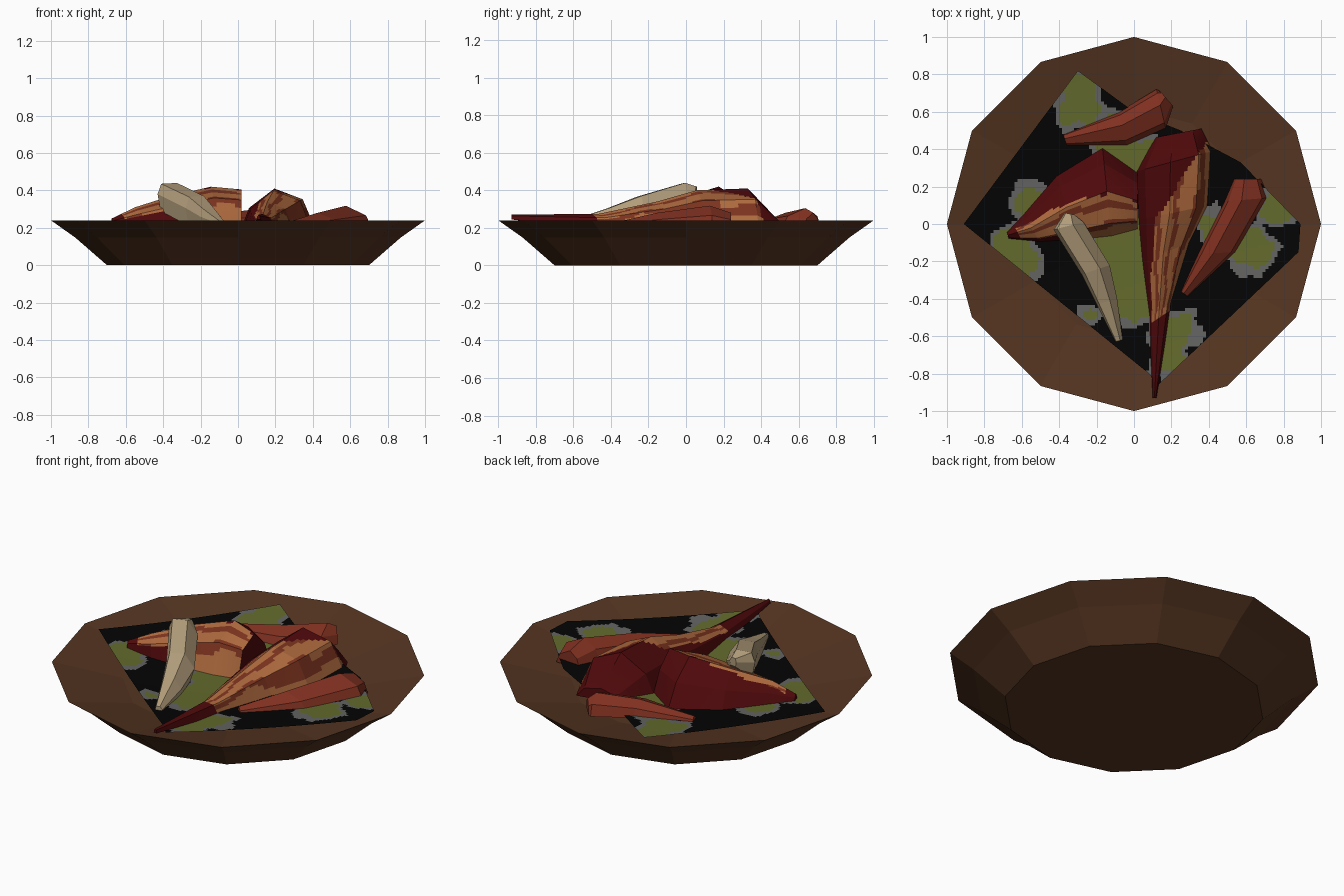
import bpy, bmesh, math
from mathutils import Vector, noise

if "Cube" in bpy.data.objects:
    bpy.data.objects.remove(bpy.data.objects["Cube"])


def mat(name, hex_):
    m = bpy.data.materials.new(name)
    ch = [int(hex_[i:i + 2], 16) / 255 for i in (0, 2, 4)]
    m.diffuse_color = [((c + 0.055) / 1.055) ** 2.4 if c > 0.04 else c / 12.92 for c in ch] + [1]
    m.use_nodes = True
    m.node_tree.nodes["Principled BSDF"].inputs["Base Color"].default_value = m.diffuse_color
    return m


BROWN = mat("bowl brown", "553521")
BLACK = mat("leaf black", "040404")
OLIVE = mat("leaf olive", "636a2c")
GREY = mat("leaf edge grey", "636462")
RED = mat("dark red", "4f090b")
TAN = mat("roast tan", "ae6a3e")
BRICK = mat("brick brown", "7c331e")
TERRA = mat("terracotta", "803020")
BONE = mat("bone cream", "b5a07d")


def finish(bm, name, mats, normals=True):
    if normals:
        bmesh.ops.recalc_face_normals(bm, faces=bm.faces)
    me = bpy.data.meshes.new(name)
    bm.to_mesh(me)
    bm.free()
    for m in mats:
        me.materials.append(m)
    ob = bpy.data.objects.new(name, me)
    bpy.context.collection.objects.link(ob)
    return ob


def skin(bm, rings):
    """Join consecutive vertex rings with quads, cap both ends."""
    for a, b in zip(rings, rings[1:]):
        n = len(a)
        for i in range(n):
            j = (i + 1) % n
            bm.faces.new((a[i], a[j], b[j], b[i]))
    bm.faces.new(rings[0])
    bm.faces.new(rings[-1])


# bowl: twelve-sided, shallow inside
bm = bmesh.new()
rings = []
for r, z in [(0.70, 0), (0.87, 0.148), (1.0, 0.24), (0.62, 0.16)]:
    rings.append([bm.verts.new((r * math.cos(k * math.pi / 6), r * math.sin(k * math.pi / 6), z))
                  for k in range(12)])
skin(bm, rings)
finish(bm, "bowl", [BROWN])

# leaf bed: slightly dished sheet, blotched olive with grey borders on black
outline = [(-0.30, 0.82), (-0.91, 0.0), (0.08, -0.80), (0.13, -0.86), (0.88, -0.15),
           (0.89, 0.0), (0.57, 0.33), (0.25, 0.50), (0.0, 0.60)]
bm = bmesh.new()
bm.faces.new([bm.verts.new((x, y, 0)) for x, y in outline])
STEP = 0.016
for k in range(-57, 57):
    for d in ((1, 0, 0), (0, 1, 0)):
        bmesh.ops.bisect_plane(bm, geom=bm.verts[:] + bm.edges[:] + bm.faces[:],
                               plane_co=Vector(d) * k * STEP, plane_no=d)
blobs = [(-0.30, 0.70, 0.10), (-0.28, 0.60, 0.09), (-0.56, 0.12, 0.08), (-0.66, -0.13, 0.10),
         (-0.57, -0.20, 0.07), (-0.03, -0.10, 0.17), (-0.01, -0.36, 0.16), (0.21, -0.58, 0.11),
         (0.19, -0.74, 0.08), (0.63, -0.13, 0.11), (0.76, 0.08, 0.08), (-0.08, 0.45, 0.13),
         (0.06, 0.32, 0.14), (0.42, 0.0, 0.06), (-0.24, -0.49, 0.03)]
for f in bm.faces:
    c = f.calc_center_median()
    w = 0.05 * noise.noise(c * 12)
    d = min(math.hypot(c.x - x, c.y - y) - r for x, y, r in blobs) + w
    f.material_index = 1 if d < 0 else 2 if d < 0.032 else 0
    if f.normal.z < 0:
        f.normal_flip()
for v in bm.verts:
    v.co.z = 0.195 + 0.042 * (v.co.x ** 2 + v.co.y ** 2)
finish(bm, "leaf_bed", [BLACK, OLIVE, GREY], False)


def chunk(name, sections, profile, mats, rule=None, sub=1, across=0):
    """Loft; section = left x, y, right x, y, top z, bottom z."""
    pts = profile
    if across:  # resample the profile so colour bands can be cut finely
        pts = []
        for (t0, h0), (t1, h1) in zip(profile, profile[1:]):
            for k in range(across):
                u = k / across
                pts.append((t0 + (t1 - t0) * u, h0 + (h1 - h0) * u))
        pts.append(profile[-1])
    bm = bmesh.new()
    rings, n = [], len(sections) - 1
    for k in range(n * sub + 1):
        i = min(k // sub, n - 1)
        u = k / sub - i
        lx, ly, rx, ry, zt, zb = [a + (b - a) * u for a, b in zip(sections[i], sections[i + 1])]
        rings.append([bm.verts.new((lx + (rx - lx) * t, ly + (ry - ly) * t, zb + (zt - zb) * h))
                      for t, h in pts])
    skin(bm, rings)
    if rule:
        m = len(pts)
        bm.faces.ensure_lookup_table()
        for q in range(n * sub):
            for i in range(m):
                t = (pts[i][0] + pts[(i + 1) % m][0]) / 2
                f = bm.faces[q * m + i]
                f.material_index = rule((q + 0.5) / sub, t, f.calc_center_median())
    finish(bm, name, mats)


def stripes(v, c):
    """Tan with brick streaks along the grain."""
    return 2 if math.sin(v * 24 + 3 * noise.noise(c * 5)) > 0.55 else 1


def left_rule(s, t, c):
    edge = min(0.25 + 0.1 * s, 0.54) + 0.06 * noise.noise(c * 9)
    if t < edge or (s < 2.2 and t > 0.86) or s < 0.4:
        return 0
    return stripes(t, c)


def right_rule(s, t, c):
    edge = 1.28 - 0.5 * s if s < 2 else 0.28 - 0.08 * (s - 2)
    if t < edge + 0.08 * noise.noise(c * 9) or s > 4.1 or s < 0.5:
        return 0
    return stripes(t, c)


# two striped meat pieces
chunk("left_meat", [(-0.68, -0.04, -0.67, -0.08, 0.25, 0.20), (-0.60, 0.06, -0.50, -0.10, 0.31, 0.18),
                    (-0.42, 0.27, -0.30, -0.09, 0.37, 0.18), (-0.17, 0.42, -0.12, -0.07, 0.42, 0.18),
                    (0.02, 0.28, 0.02, -0.03, 0.405, 0.18)],
      [(0, 0), (0.2, 0.6), (0.5, 1), (0.85, 0.75), (1, 0)], [RED, TAN, BRICK], left_rule, 12, 8)
chunk("right_meat", [(0.10, 0.46, 0.36, 0.51, 0.25, 0.18), (0.01, 0.28, 0.42, 0.39, 0.41, 0.18),
                     (0.02, 0.02, 0.40, 0.10, 0.40, 0.18), (0.04, -0.20, 0.30, -0.10, 0.34, 0.18),
                     (0.08, -0.50, 0.20, -0.42, 0.275, 0.19), (0.10, -0.93, 0.12, -0.93, 0.27, 0.245)],
      [(0, 0), (0.12, 0.55), (0.45, 1), (0.82, 0.75), (1, 0)], [RED, TAN, BRICK], right_rule, 12, 8)

# two plain wedges
WEDGE = [(0, 0), (0.1, 0.6), (0.4, 1), (0.85, 0.6), (1, 0)]
chunk("back_wedge", [(-0.38, 0.48, -0.36, 0.42, 0.235, 0.20), (-0.08, 0.60, -0.04, 0.42, 0.28, 0.20),
                     (0.12, 0.72, 0.17, 0.51, 0.305, 0.20), (0.14, 0.71, 0.21, 0.63, 0.28, 0.20)],
      WEDGE, [TERRA])
chunk("right_wedge", [(0.53, 0.24, 0.68, 0.24, 0.28, 0.19), (0.48, 0.12, 0.72, 0.14, 0.318, 0.19),
                      (0.34, -0.16, 0.55, -0.15, 0.28, 0.19), (0.25, -0.36, 0.29, -0.39, 0.23, 0.19)],
      WEDGE, [TERRA])

# pale stick leaning on the left meat
chunk("pale_stick", [(-0.37, 0.06, -0.32, 0.05, 0.42, 0.37), (-0.43, -0.03, -0.27, 0.01, 0.44, 0.29),
                     (-0.28, -0.27, -0.13, -0.22, 0.37, 0.21), (-0.20, -0.43, -0.09, -0.40, 0.305, 0.19),
                     (-0.10, -0.63, -0.06, -0.62, 0.235, 0.20)],
      [(0.1, 0), (0, 0.6), (0.12, 0.97), (0.65, 1), (1, 0.5), (0.85, 0)], [BONE])
